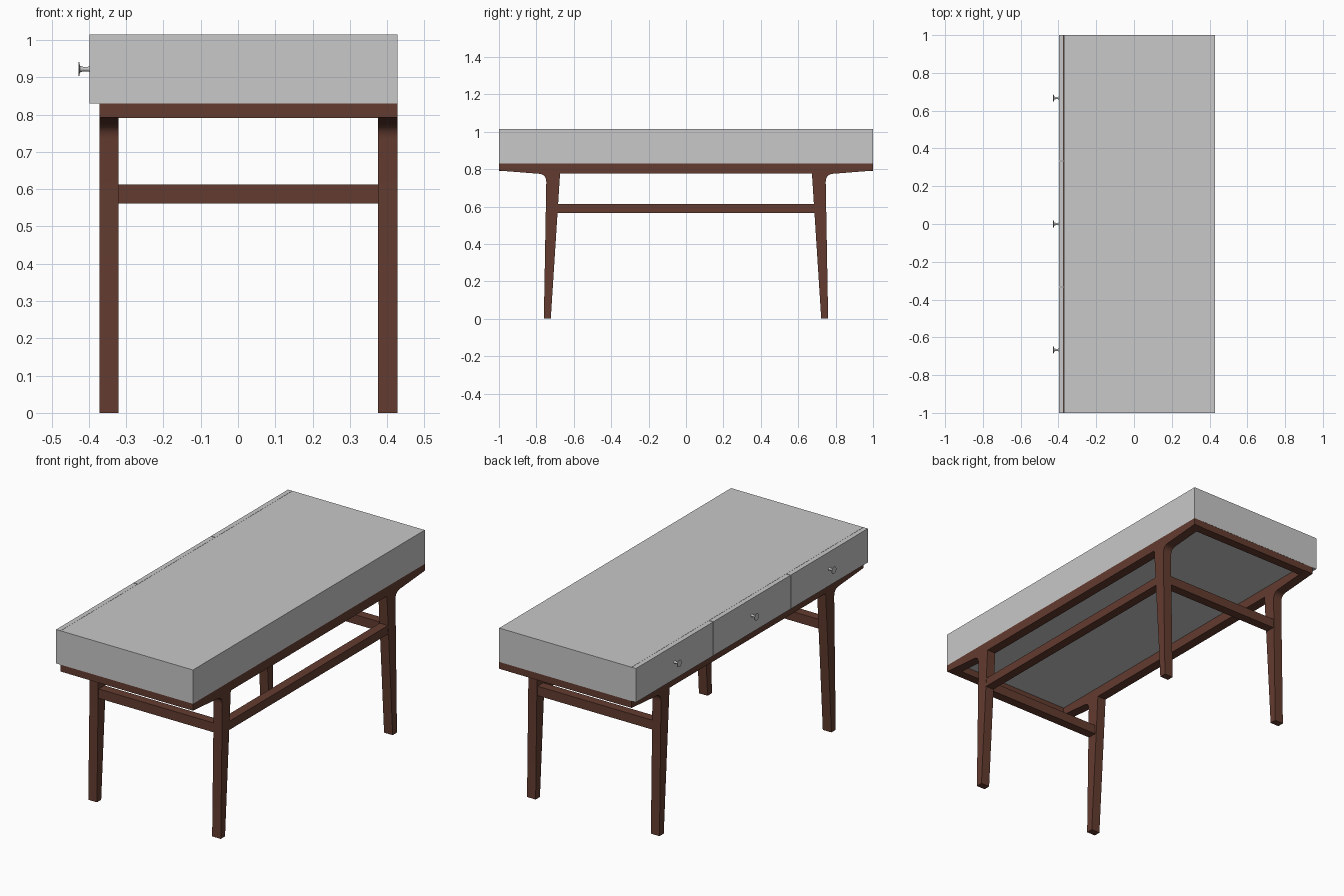
import bpy, bmesh, math
from mathutils import Matrix

if "Cube" in bpy.data.objects:
    bpy.data.objects.remove(bpy.data.objects["Cube"])

def material(name, rgb):
    m = bpy.data.materials.new(name)
    m.diffuse_color = (*rgb, 1)
    m.use_nodes = True
    m.node_tree.nodes["Principled BSDF"].inputs["Base Color"].default_value = m.diffuse_color
    return m

WOOD = material("dark walnut", (0.125, 0.045, 0.029))
GREY = material("light grey", (0.58, 0.58, 0.58))

def finish(name, bm, mat, smooth=False):
    bmesh.ops.recalc_face_normals(bm, faces=bm.faces)
    me = bpy.data.meshes.new(name)
    bm.to_mesh(me)
    bm.free()
    ob = bpy.data.objects.new(name, me)
    bpy.context.collection.objects.link(ob)
    me.materials.append(mat)
    if smooth:
        bpy.ops.object.select_all(action='DESELECT')
        ob.select_set(True)
        bpy.context.view_layer.objects.active = ob
        bpy.ops.object.shade_smooth_by_angle(angle=math.radians(30))
    return ob

def box(name, x, y, z, mat):
    bm = bmesh.new()
    bmesh.ops.create_cube(bm, size=1)
    for v in bm.verts:
        for i, (a, b) in enumerate((x, y, z)):
            v.co[i] = a if v.co[i] < 0 else b
    return finish(name, bm, mat)

def leg(name, x0, x1, side):
    # tapered leg flowing through a fillet into the outer arm
    p0, c, p1 = (0.747, 0.73), (0.747, 0.772), (0.785, 0.775)
    arc = []
    for i in range(9):
        t = i / 8
        arc.append(tuple((1-t)**2*a + 2*t*(1-t)*b + t*t*d for a, b, d in zip(p0, c, p1)))
    profile = [(0.723, 0), (0.76, 0)] + arc + [(1, 0.792), (1, 0.829), (0.67, 0.829)]
    bm = bmesh.new()
    f = bm.faces.new([bm.verts.new((x0, side*y, z)) for y, z in profile])
    r = bmesh.ops.extrude_face_region(bm, geom=[f])
    verts = [g for g in r['geom'] if isinstance(g, bmesh.types.BMVert)]
    bmesh.ops.translate(bm, verts=verts, vec=(x1 - x0, 0, 0))
    finish(name, bm, WOOD, True)

def knob(name, y):
    # (distance along -x, radius) turned around the x axis
    prof = [(-0.396, 0.009), (-0.402, 0.006), (-0.415, 0.006), (-0.424, 0.009),
            (-0.425, 0.019), (-0.428, 0.019)]
    bm = bmesh.new()
    n = 24
    rings = [[bm.verts.new((x, y + r*math.cos(2*math.pi*i/n), 0.922 + r*math.sin(2*math.pi*i/n)))
              for i in range(n)] for x, r in prof]
    for a, b in zip(rings, rings[1:]):
        for i in range(n):
            bm.faces.new((a[i], a[(i+1) % n], b[(i+1) % n], b[i]))
    bm.faces.new(rings[0])
    bm.faces.new(rings[-1])
    finish(name, bm, GREY, True)

# desk body
box("desk_body", (-0.371, 0.428), (-1, 1), (0.829, 1.014), GREY)

# drawer fronts and knobs
for i in (-1, 0, 1):
    yc = i * 2 / 3
    lo = -1 if i == -1 else yc - 0.3313
    hi = 1 if i == 1 else yc + 0.3313
    box(f"drawer_front_{i+2}", (-0.398, -0.372), (lo, hi), (0.829, 1.014), GREY)
    knob(f"drawer_knob_{i+2}", yc)

# legs and long top rails
sides = {"drawer_side": (-0.372, -0.32), "back_side": (0.376, 0.428)}
for label, (x0, x1) in sides.items():
    for s, end in ((-1, "near"), (1, "far")):
        leg(f"{label}_{end}_leg", x0, x1, s)
    box(f"{label}_top_rail", (x0, x1), (-0.673, 0.673), (0.777, 0.829), WOOD)

# end rails and short stretchers
for s, end in ((-1, "near"), (1, "far")):
    box(f"{end}_end_rail", (-0.32, 0.376), sorted((s*0.95, s*0.999)), (0.791, 0.829), WOOD)
    box(f"{end}_stretcher", (-0.32, 0.376), sorted((s*0.695, s*0.745)), (0.562, 0.613), WOOD)

# long stretcher on the side away from the drawers
box("long_stretcher", (0.377, 0.427), (-0.688, 0.688), (0.566, 0.613), WOOD)
